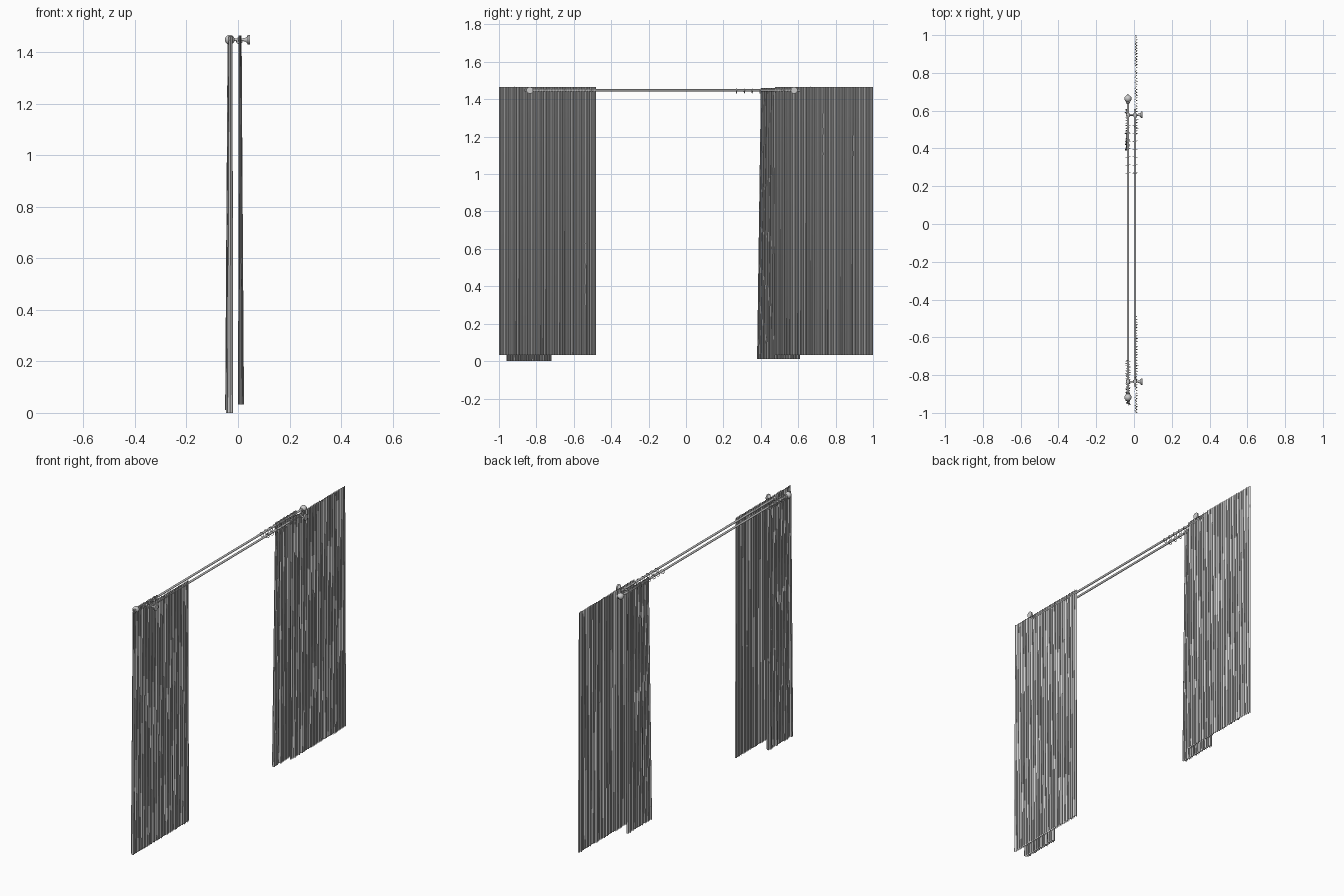
import bpy, math, random
from mathutils import Vector

random.seed(4)
cube = bpy.data.objects.get("Cube")
if cube:
    bpy.data.objects.remove(cube)


def material(name, rgb):
    m = bpy.data.materials.new(name)
    m.use_nodes = True
    m.diffuse_color = (*rgb, 1)
    m.node_tree.nodes["Principled BSDF"].inputs["Base Color"].default_value = (*rgb, 1)
    return m


grey = material("soft grey", (0.6, 0.6, 0.6))
ROD_Z, FRONT_X, BACK_X = 1.448, -0.032, 0.005


def finish(obj, name):
    obj.name = name
    obj.data.materials.append(grey)
    bpy.ops.object.select_all(action="DESELECT")
    obj.select_set(True)
    bpy.context.view_layer.objects.active = obj
    bpy.ops.object.shade_smooth_by_angle(angle=math.radians(40))
    return obj


def mesh_object(name, verts, faces):
    mesh = bpy.data.meshes.new(name)
    mesh.from_pydata(verts, [], faces)
    mesh.update()
    obj = bpy.data.objects.new(name, mesh)
    bpy.context.collection.objects.link(obj)
    return finish(obj, name)


def lathe(name, profile, origin, axis, sides=20):
    """Spin (distance, radius) points about an axis through origin."""
    turn = Vector((0, 0, 1)).rotation_difference(Vector(axis))
    verts, faces = [], []
    for d, r in profile:
        for i in range(sides):
            a = math.tau * i / sides
            p = Vector((r * math.cos(a), r * math.sin(a), d))
            verts.append(Vector(origin) + turn @ p)
    for k in range(len(profile) - 1):
        for i in range(sides):
            j = (i + 1) % sides
            faces.append((k * sides + i, k * sides + j,
                          (k + 1) * sides + j, (k + 1) * sides + i))
    faces.append(tuple(reversed(range(sides))))
    faces.append(tuple(range((len(profile) - 1) * sides, len(profile) * sides)))
    return mesh_object(name, verts, faces)


def curtain(name, top, bottom, x_top, x_bottom, z_low, z_high, pleats, depth):
    """Hanging cloth with tight uneven pleats that open out a little below."""
    steps, rows = pleats * 6, 12
    swing = [random.uniform(0.55, 1) for _ in range(pleats + 1)]
    drift = [random.uniform(-1, 1) for _ in range(pleats + 1)]
    verts, faces = [], []
    for r in range(rows + 1):
        t = r / rows
        y0 = top[0] + (bottom[0] - top[0]) * t
        y1 = top[1] + (bottom[1] - top[1]) * t
        xc = x_top + (x_bottom - x_top) * t
        for i in range(steps + 1):
            u = i / steps
            k = i // 6
            a = math.tau * i / 6
            amp = depth * (0.65 + 0.35 * t) * swing[k]
            x = xc + amp * math.sin(a) + 0.2 * depth * t * drift[k]
            y = y0 + (y1 - y0) * u + 0.2 * (y1 - y0) / pleats * math.sin(2 * a)
            verts.append((x, y, z_high + (z_low - z_high) * t))
    for r in range(rows):
        for i in range(steps):
            a = r * (steps + 1) + i
            faces.append((a, a + steps + 1, a + steps + 2, a + 1))
    return mesh_object(name, verts, faces)


# Four hanging panels: two wide at the back, two gathered at the front
curtain("back_curtain_near", (-1, -0.48), (-1, -0.48), 0.008, 0.012, 0.033, 1.465, 36, 0.011)
curtain("back_curtain_far", (0.475, 1), (0.475, 1), 0.008, 0.012, 0.033, 1.465, 36, 0.011)
curtain("front_curtain_near", (-0.95, -0.72), (-0.96, -0.72), -0.029, -0.033, 0, 1.46, 17, 0.014)
curtain("front_curtain_far", (0.4, 0.6), (0.38, 0.61), -0.033, -0.036, 0.012, 1.46, 16, 0.014)

# Twin rods
for name, x, y0, y1 in (("front_rod", FRONT_X, -0.9, 0.65), ("back_rod", BACK_X, -0.86, 0.61)):
    lathe(name, [(0, 0.006), (y1 - y0, 0.006)], (x, y0, ROD_Z), (0, 1, 0), 16)

# Egg shaped finials with a collar
egg = [(0, 0.006), (0.002, 0.011), (0.006, 0.011), (0.008, 0.008)]
egg += [(0.026 - 0.019 * math.cos(a), 0.019 * math.sin(a))
        for a in (math.pi * i / 10 for i in range(2, 10))]
egg += [(0.046, 0.004), (0.05, 0.002)]
lathe("finial_far", egg, (FRONT_X, 0.638, ROD_Z), (0, 1, 0))
lathe("finial_near", egg, (FRONT_X, -0.892, ROD_Z), (0, -1, 0))

# Wall brackets: flared stem, wall plate and a collar round each rod
stem = [(0, 0.005), (0.05, 0.005), (0.06, 0.007), (0.067, 0.012),
        (0.07, 0.018), (0.078, 0.018)]
for end, y in (("near", -0.835), ("far", 0.578)):
    lathe("bracket_" + end, stem, (FRONT_X, y, ROD_Z), (1, 0, 0))
    for side, x in (("front", FRONT_X), ("back", BACK_X)):
        lathe(f"bracket_collar_{side}_{end}", [(-0.008, 0.006), (-0.008, 0.01), (0.008, 0.01), (0.008, 0.006)],
              (x, y, ROD_Z), (0, 1, 0))


def ring(name, x, y):
    bpy.ops.mesh.primitive_torus_add(
        major_radius=0.0115, minor_radius=0.0016, major_segments=20, minor_segments=6,
        location=(x, y, ROD_Z - 0.004),
        rotation=(math.pi / 2, 0, random.uniform(-0.25, 0.25)))
    finish(bpy.context.object, name)


# Curtain rings
for i in range(7):
    ring(f"front_ring_far_{i}", FRONT_X, 0.27 + 0.042 * i)
    ring(f"back_ring_far_{i}", BACK_X, 0.27 + 0.042 * i)
    ring(f"front_ring_near_{i}", FRONT_X, -0.73 - 0.023 * i)
